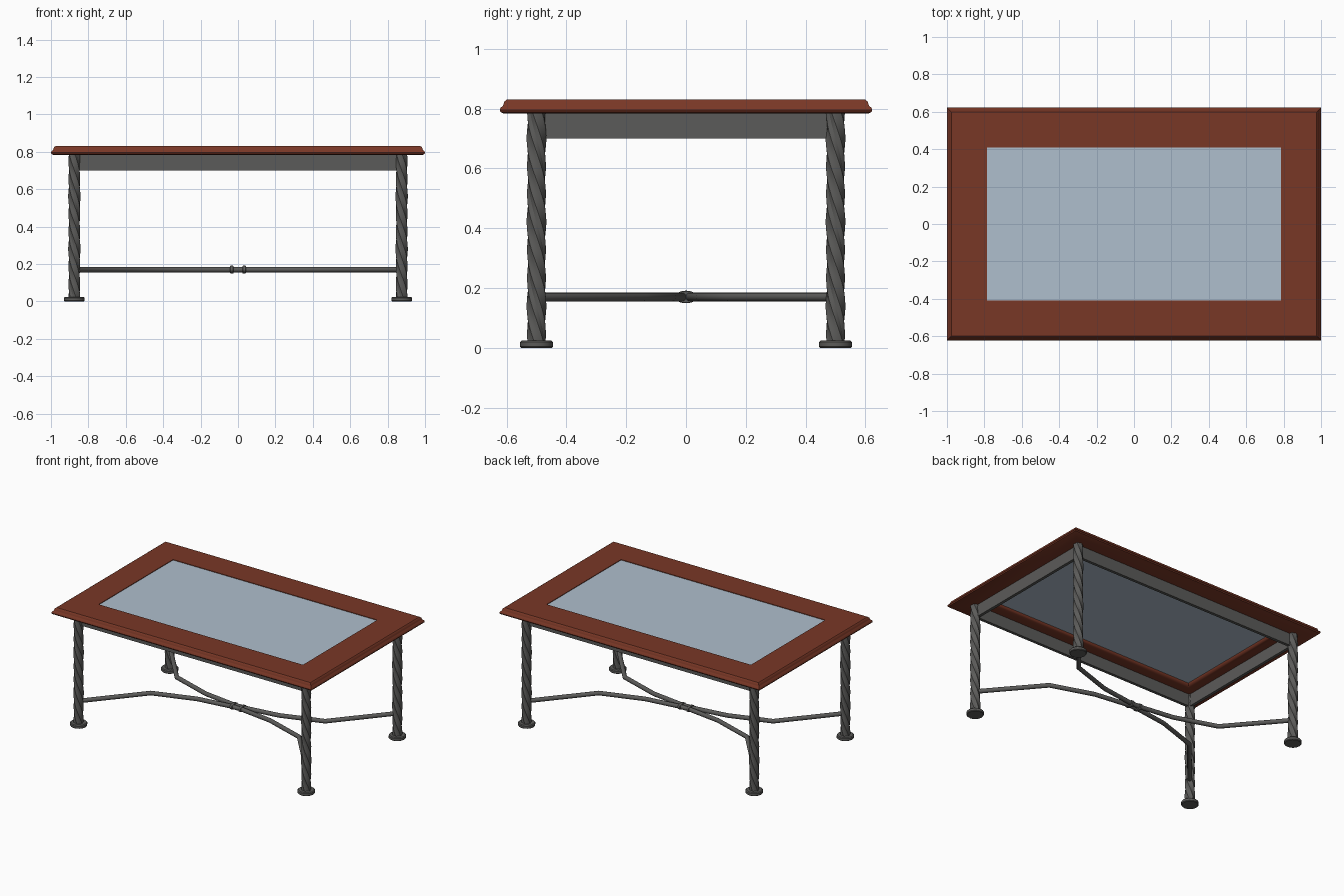
import bpy, bmesh, math
from mathutils import Vector

if "Cube" in bpy.data.objects:
    bpy.data.objects.remove(bpy.data.objects["Cube"])


def material(name, rgb):
    m = bpy.data.materials.new(name)
    m.diffuse_color = (*rgb, 1)
    m.use_nodes = True
    m.node_tree.nodes["Principled BSDF"].inputs["Base Color"].default_value = m.diffuse_color
    return m


WOOD = material("red brown wood", (0.19, 0.038, 0.019))
IRON = material("dark iron", (0.105, 0.104, 0.10))
GLASS = material("pale blue glass", (0.43, 0.52, 0.61))


def loft(name, rings, mat, cyclic=False, smooth=None):
    """Skin a list of closed rings; cap the ends unless cyclic."""
    bm = bmesh.new()
    vr = [[bm.verts.new(p) for p in ring] for ring in rings]
    n = len(vr[0])
    for i in range(len(vr) if cyclic else len(vr) - 1):
        a, b = vr[i], vr[(i + 1) % len(vr)]
        for j in range(n):
            k = (j + 1) % n
            bm.faces.new((a[j], a[k], b[k], b[j]))
    if not cyclic:
        bm.faces.new(vr[0])
        bm.faces.new(vr[-1])
    bmesh.ops.recalc_face_normals(bm, faces=bm.faces[:])
    me = bpy.data.meshes.new(name)
    bm.to_mesh(me)
    bm.free()
    me.materials.append(mat)
    ob = bpy.data.objects.new(name, me)
    bpy.context.collection.objects.link(ob)
    if smooth:
        bpy.ops.object.select_all(action='DESELECT')
        ob.select_set(True)
        bpy.context.view_layer.objects.active = ob
        bpy.ops.object.shade_smooth_by_angle(angle=math.radians(smooth))
    return ob


def rect(x, y, z):
    return [(-x, -y, z), (x, -y, z), (x, y, z), (-x, y, z)]


def circle(x, y, z, r, n):
    return [(x + r * math.cos(t), y + r * math.sin(t), z)
            for t in (2 * math.pi * j / n for j in range(n))]


# moulded wooden frame: (inset from outer edge, height) swept round a rectangle
W = 0.215
frame = [(0.012, 0.784), (0.003, 0.788), (0, 0.795), (0.003, 0.803), (0.011, 0.809),
         (0.013, 0.815), (0.016, 0.824), (0.024, 0.83), (W, 0.83),
         (W, 0.803), (W - 0.005, 0.793), (W - 0.015, 0.787), (W - 0.03, 0.784)]
loft("table_top_frame", [rect(1 - i, 0.623 - i, z) for i, z in frame],
     WOOD, cyclic=True, smooth=35)

# glass panel set into the frame
loft("glass_panel", [rect(0.79, 0.413, 0.806), rect(0.79, 0.413, 0.826)], GLASS)

# iron apron under the top
loft("apron", [rect(0.878, 0.503, 0.70), rect(0.878, 0.503, 0.786),
               rect(0.858, 0.483, 0.786), rect(0.858, 0.483, 0.70)], IRON, cyclic=True)

# twisted legs with disc feet
LX, LY = 0.875, 0.5


def leg_ring(x, y, z):
    n, turn = 24, -2 * math.pi * 1.4 * z / 0.786
    pts = []
    for j in range(n):
        t = 2 * math.pi * j / n
        r = 0.0295 + 0.0025 * math.cos(6 * t) + 0.001 * math.cos(2 * t)
        pts.append((x + r * math.cos(t + turn), y + r * math.sin(t + turn), z))
    return pts


for sx, side in ((-1, "left"), (1, "right")):
    for sy, end in ((-1, "front"), (1, "back")):
        x, y = sx * LX, sy * LY
        loft(f"{end}_{side}_leg",
             [leg_ring(x, y, 0.01 + 0.776 * i / 40) for i in range(41)], IRON, smooth=25)
        loft(f"{end}_{side}_foot",
             [circle(x, y, z, r, 16) for z, r in
              ((0, 0.051), (0.004, 0.055), (0.019, 0.055), (0.024, 0.05))], IRON, smooth=40)

# bowed stretcher bars meeting side by side in the middle
half = [(0.04, 0.014), (0.28, 0.047), (0.57, 0.143), (0.87, 0.495)]
for sy, end in ((-1, "front"), (1, "back")):
    path = [Vector((-x, sy * y, 0.17)) for x, y in reversed(half)]
    path += [Vector((x, sy * y, 0.17)) for x, y in half]
    rings = []
    for i, p in enumerate(path):
        a = (p - path[max(i - 1, 0)]).normalized()
        b = (path[min(i + 1, len(path) - 1)] - p).normalized()
        t = (a + b).normalized()
        nrm = Vector((-t.y, t.x, 0)) / max(t.dot(a), t.dot(b))
        rings.append([p + 0.0145 * (nrm * math.cos(q) + Vector((0, 0, math.sin(q))))
                      for q in (2 * math.pi * j / 12 for j in range(12))])
    loft(f"{end}_stretcher", rings, IRON, smooth=40)

# pair of oval collars binding the bars
for sx, side in ((-1, "left"), (1, "right")):
    rings = []
    for dx, s in ((-0.009, 0.9), (-0.006, 1), (0.006, 1), (0.009, 0.9)):
        rings.append([(sx * 0.033 + dx, 0.037 * s * math.cos(q), 0.17 + 0.021 * s * math.sin(q))
                      for q in (2 * math.pi * j / 20 for j in range(20))])
    loft(f"{side}_collar", rings, IRON, smooth=40)
